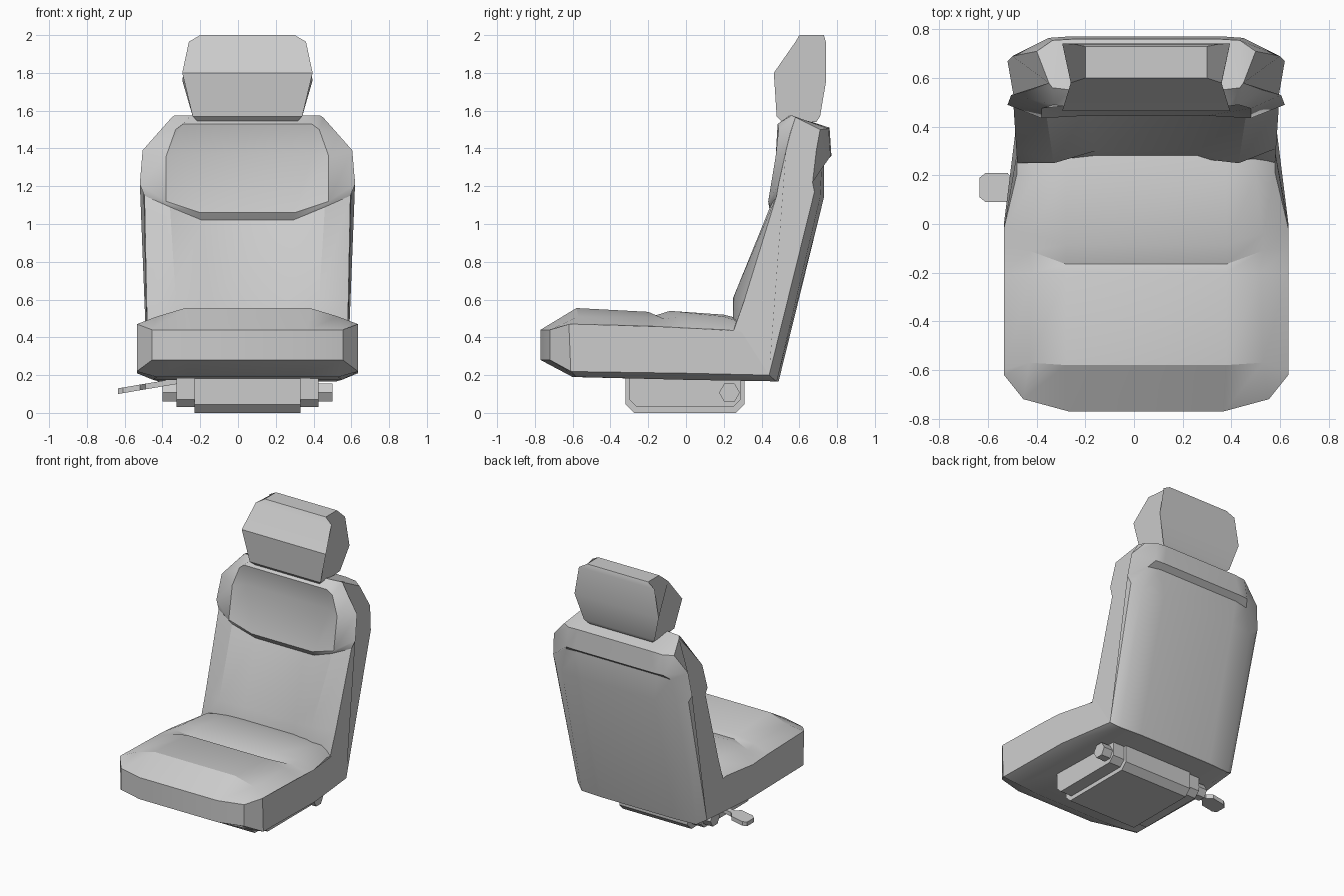
import bpy, bmesh, math

CX = 0.05  # symmetry plane of the seat (the lever offsets it)


def finish(bm, name, smooth=28):
    bmesh.ops.remove_doubles(bm, verts=bm.verts, dist=0.0005)
    bmesh.ops.recalc_face_normals(bm, faces=bm.faces)
    me = bpy.data.meshes.new(name)
    bm.to_mesh(me)
    bm.free()
    ob = bpy.data.objects.new(name, me)
    bpy.context.collection.objects.link(ob)
    if smooth:
        bpy.ops.object.select_all(action='DESELECT')
        ob.select_set(True)
        bpy.context.view_layer.objects.active = ob
        bpy.ops.object.shade_smooth_by_angle(angle=math.radians(smooth))
    return ob


def wrap(name, rows, smooth=28):
    """Closed loop of mirrored rows; each row lists points from inner to outer."""
    bm = bmesh.new()
    grid = []
    for r in rows:
        pts = [r[i:i + 3] for i in range(0, len(r), 3)]
        full = [(-x, y, z) for x, y, z in reversed(pts)] + pts
        grid.append([bm.verts.new((x + CX, y, z)) for x, y, z in full])
    n = len(grid)
    for i in range(n):
        a, b = grid[i], grid[(i + 1) % n]
        for j in range(len(a) - 1):
            bm.faces.new((a[j], a[j + 1], b[j + 1], b[j]))
    bm.faces.new([g[0] for g in grid])
    bm.faces.new([g[-1] for g in grid])
    return finish(bm, name, smooth)


# Seat cushion: front face, top panel with crease, rear, underside
wrap("cushion", [
    (.32, -.77, .28, .505, -.72, .28, .585, -.61, .22),
    (.32, -.77, .44, .505, -.72, .44, .585, -.62, .47),
    (.33, -.58, .555, .48, -.57, .51, .585, -.60, .47),
    (.33, -.20, .535, .47, -.20, .505, .585, -.20, .46),
    (.33, -.165, .515, .48, -.11, .495, .585, -.10, .455),
    (.33, -.085, .54, .48, -.04, .51, .585, -.02, .45),
    (.33, .20, .52, .45, .20, .51, .53, .21, .44),
    (.33, .32, .49, .45, .32, .47, .53, .30, .43),
    (.30, .485, .167, .47, .475, .167, .53, .44, .20),
    (.30, 0, .175, .50, 0, .175, .585, 0, .21),
    (.30, -.60, .19, .48, -.58, .19, .585, -.60, .219),
])

# Backrest: lower panel, overhanging upper pad, top, rear shell
wrap("backrest", [
    (.21, .27, .45, .38, .25, .45, .53, .25, .43),
    (.21, .30, .58, .38, .25, .61, .534, .31, .60),
    (.24, .475, 1.02, .41, .445, 1.09, .545, .48, 1.15),
    (.25, .445, 1.06, .43, .435, 1.12, .57, .49, 1.21),
    (.34, .52, 1.37, .43, .475, 1.36, .555, .53, 1.39),
    (.34, .485, 1.53, .38, .49, 1.50, .48, .55, 1.475),
    (.30, .55, 1.575, .385, .56, 1.575, .40, .58, 1.565),
    (.30, .76, 1.51, .385, .755, 1.505, .45, .71, 1.50),
    (.33, .77, 1.36, .40, .765, 1.36, .55, .69, 1.39),
    (.33, .73, 1.33, .43, .72, 1.32, .57, .67, 1.22),
    (.30, .73, 1.14, .47, .71, 1.14, .547, .68, 1.17),
    (.30, .49, .165, .47, .48, .165, .53, .44, .20),
])

# Headrest
wrap("headrest", [
    (.26, .51, 1.54), (.29, .48, 1.57), (.345, .465, 1.80),
    (.31, .58, 1.965), (.25, .60, 2.0), (.25, .73, 2.0),
    (.31, .74, 1.965), (.345, .742, 1.76), (.29, .71, 1.57),
    (.26, .69, 1.54),
])


# Slide mechanism: central housing and a wider, slightly smaller rail block
def housing(name, hx, y0, y1, z0, c):
    prof = [(y0, .19), (y0, z0 + c), (y0 + c, z0), (y1 - c, z0), (y1, z0 + c), (y1, .19)]
    wrap(name, [(hx, y, z) for y, z in prof], 0)


housing("base_housing", .28, -.32, .31, 0, .045)
housing("base_rails", .375, -.30, .29, .03, .04)

# Hexagonal pivot bolt through the base
bpy.ops.mesh.primitive_cylinder_add(vertices=6, radius=.055, depth=.90,
                                    location=(CX, .23, .107), rotation=(0, math.pi / 2, 0))
bpy.context.object.name = "pivot_bolt"

# Adjusting lever: sloping paddle on a thin neck
outline = [(-.635, .11), (-.61, .09), (-.52, .09), (-.49, .13), (-.30, .13),
           (-.30, .17), (-.49, .17), (-.52, .21), (-.61, .21), (-.635, .19)]
bm = bmesh.new()
face = bm.faces.new([bm.verts.new((x, y, .10 + (x + .635) * .17)) for x, y in outline])
top = bmesh.ops.extrude_face_region(bm, geom=[face])["geom"]
bmesh.ops.translate(bm, vec=(0, 0, .03), verts=[v for v in top if isinstance(v, bmesh.types.BMVert)])
finish(bm, "lever", 0)
